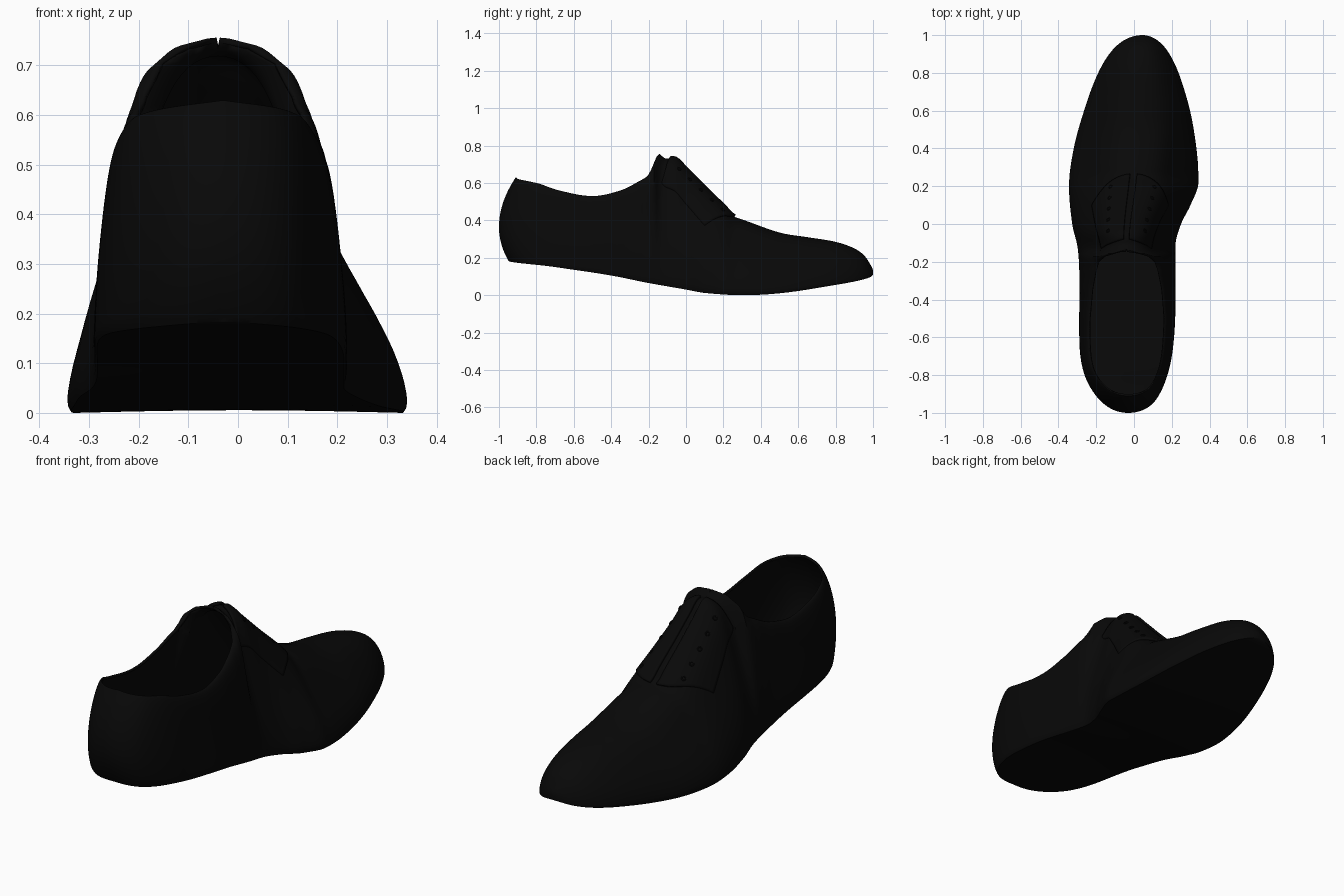
import bpy, bmesh, math
from mathutils import Vector

cube = bpy.data.objects.get("Cube")
if cube:
    bpy.data.objects.remove(cube)

black = bpy.data.materials.new("black_leather")
black.use_nodes = True
black.diffuse_color = (0.0025, 0.0025, 0.0025, 1)
black.node_tree.nodes["Principled BSDF"].inputs["Base Color"].default_value = black.diffuse_color

# Profiles along the length: (position, value)
LEFT = [(-1, -.03), (-.98, -.12), (-.9, -.212), (-.8, -.265), (-.66, -.288), (-.25, -.29), (-.12, -.3),
        (0, -.328), (.2, -.345), (.4, -.32), (.6, -.265), (.8, -.19), (.92, -.115), (.98, -.04), (1, .045)]
RIGHT = [(-1, -.03), (-.98, .06), (-.93, .12), (-.8, .18), (-.65, .208), (-.4, .22), (-.12, .22),
         (0, .25), (.1, .3), (.22, .342), (.35, .337), (.55, .308), (.7, .27), (.85, .215), (.95, .15), (1, .045)]
RIDGE = [(-1, -.03), (-.1, -.04), (.2, -.01), (.5, .03), (1, .045)]
BOTTOM = [(-1, .185), (-.8, .16), (-.6, .135), (-.4, .105), (-.2, .065), (0, .03), (.1, .012),
          (.3, 0), (.5, .01), (.8, .055), (1, .112)]
TOP = [(-1, .63), (-.85, .6), (-.7, .56), (-.5, .53), (-.35, .56), (-.25, .61), (-.2, .645),
       (-.17, .71), (-.145, .757), (-.11, .73), (-.07, .732), (0, .673), (.1, .572), (.2, .475), (.25, .425),
       (.3, .405), (.5, .335), (.65, .31), (.8, .285), (.9, .25), (.95, .215), (.985, .165), (1, .125)]
OPENING = [(-1, .8), (-.5, .77), (-.35, .72), (-.25, .64), (-.2, .57), (-.17, .43), (-.14, 0), (1, 0)]
HOLLOW = [(-1, .05), (-.5, .1), (-.2, .18), (.3, .18), (.6, .1), (1, 0)]


def phase(u):
    return math.acos(max(-1, min(1, -u)))


def curve(knots, u, smooth=True):
    """Interpolate a profile, in an angle so that both ends come out round."""
    p = [(phase(a), v) for a, v in knots]
    x = phase(u)
    i = 0
    while i < len(p) - 2 and x > p[i + 1][0]:
        i += 1
    h = p[i + 1][0] - p[i][0]
    t = (x - p[i][0]) / h
    if not smooth:
        return p[i][1] + (p[i + 1][1] - p[i][1]) * t

    def slope(j):
        lo, hi = max(j - 1, 0), min(j + 1, len(p) - 1)
        if 0 < j < len(p) - 1:
            before, after = p[j][1] - p[lo][1], p[hi][1] - p[j][1]
            if before * after <= 0:
                return 0
        return (p[hi][1] - p[lo][1]) / (p[hi][0] - p[lo][0])
    a, b = p[i][1], p[i + 1][1]
    s = t * t * (3 - 2 * t)
    return a + (b - a) * s + h * (slope(i) * t * (1 - t) ** 2 - slope(i + 1) * t * t * (1 - t))


def surface(u, side, angle):
    """Point on the upper: angle zero is the sole edge, a right angle is the top."""
    c = curve(RIDGE, u)
    edge = curve(LEFT if side < 0 else RIGHT, u)
    k = curve(OPENING, u, False)
    low, high = curve(BOTTOM, u), curve(TOP, u)
    t = math.sin(angle)
    tuck = 1 - .025 * max(0, 1 - t / .05) ** 2
    arch = math.cos(angle) * (1 - curve(HOLLOW, u) * math.sin(2 * angle) ** 2)
    x = c + (edge - c) * (k + (1 - k) * arch) * tuck
    # curved back of the heel
    shift = .05 * (1 - t / .4) ** 2 if t < .4 else .09 * ((t - .4) / .6) ** 2
    fade = max(0, (-.4 - u) / .6) ** 2
    return Vector((x, u + shift * fade, low + (high - low) * t))


def normal(u, side, angle):
    e = .004
    du = surface(u + e, side, angle) - surface(u - e, side, angle)
    da = surface(u, side, angle + e) - surface(u, side, angle - e)
    return (du.cross(da) * side).normalized()


def grid_object(name, rows, thickness):
    """Skin a grid of points, then give it thickness."""
    bm = bmesh.new()
    verts = [[bm.verts.new(p) for p in row] for row in rows]
    for r0, r1 in zip(verts, verts[1:]):
        for j in range(len(r0) - 1):
            bm.faces.new((r0[j], r0[j + 1], r1[j + 1], r1[j]))
    bmesh.ops.remove_doubles(bm, verts=bm.verts, dist=.0001)
    bmesh.ops.recalc_face_normals(bm, faces=bm.faces)
    mesh = bpy.data.meshes.new(name)
    bm.to_mesh(mesh)
    bm.free()
    ob = bpy.data.objects.new(name, mesh)
    bpy.context.collection.objects.link(ob)
    solid = ob.modifiers.new("thickness", "SOLIDIFY")
    solid.thickness = thickness
    solid.offset = -1
    finish(ob)
    return ob


def finish(ob):
    ob.data.materials.append(black)
    bpy.ops.object.select_all(action="DESELECT")
    ob.select_set(True)
    bpy.context.view_layer.objects.active = ob
    bpy.ops.object.shade_smooth_by_angle(angle=math.radians(40))


# Shoe body: closed over the toe, open at the ankle, with a flat underside
SECTIONS, STEPS, UNDER = 200, 28, 8
QUARTER = math.pi / 2
rows = []
for i in range(SECTIONS + 1):
    u = -math.cos(math.pi * i / SECTIONS)
    angles = [QUARTER * (j / STEPS) ** 1.3 for j in range(STEPS + 1)]
    left = [surface(u, -1, a) for a in reversed(angles)]
    right = [surface(u, 1, a) for a in angles]
    under = []
    for j in range(1, UNDER):
        p = left[-1].lerp(right[0], j / UNDER)
        p.z += .006 * math.sin(math.pi * j / UNDER) * (1 - u * u)
        under.append(p)
    rows.append(left + under + right)
grid_object("shoe_body", rows, .012)

# Lacing flaps with eyelets, one on each side of the tongue
for side, label in ((-1, "right"), (1, "left")):
    rows = []
    for i in range(25):
        t = i / 24
        back, front = -.08 - .05 * t, .26 - .16 * t ** 1.5
        row = []
        for j in range(31):
            s = j / 30
            u = back + (front - back) * s
            angle = math.radians(87 - t * (35 + 12 * s))
            row.append(surface(u, side, angle) + normal(u, side, angle) * (.014 - .011 * t))
        rows.append(row)
    flap = grid_object(label + "_lacing_flap", rows, .012)
    # keep the outer skin facing away from the foot
    if sum((p.normal.z for p in flap.data.polygons)) < 0:
        flap.data.flip_normals()
    for n in range(5):
        u, angle = -.04 + .058 * n, math.radians(69)
        out = normal(u, side, angle)
        bpy.ops.mesh.primitive_torus_add(
            major_radius=.009, minor_radius=.003, major_segments=16, minor_segments=6,
            location=surface(u, side, angle) + out * .010,
            rotation=out.to_track_quat("Z", "Y").to_euler())
        eyelet = bpy.context.object
        eyelet.name = f"{label}_eyelet_{n + 1}"
        finish(eyelet)
